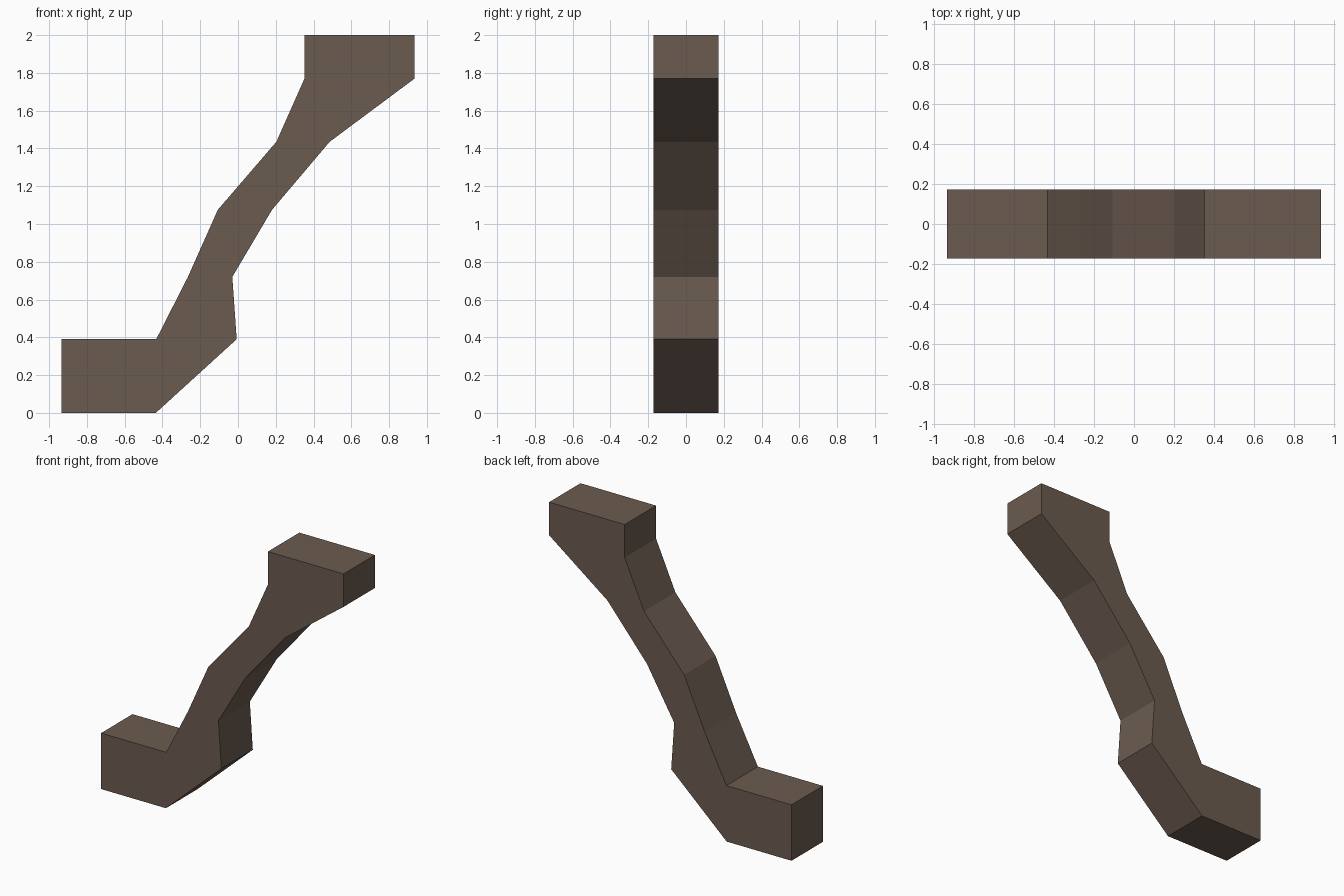
import bpy
import bmesh

if "Cube" in bpy.data.objects:
    bpy.data.objects.remove(bpy.data.objects["Cube"])

# Material
wood = bpy.data.materials.new("dark_brown_wood")
wood.diffuse_color = (0.147, 0.105, 0.080, 1.0)
wood.use_nodes = True
wood.node_tree.nodes["Principled BSDF"].inputs["Base Color"].default_value = wood.diffuse_color

# Side profile of the bracket (x, z), counter-clockwise from the foot
HALF_DEPTH = 0.173
profile = [
    (-0.935, 0.0), (-0.435, 0.0), (-0.007, 0.39), (-0.03, 0.72),
    (0.18, 1.075), (0.485, 1.435), (0.935, 1.77), (0.935, 2.0),
    (0.352, 2.0), (0.352, 1.77), (0.203, 1.435), (-0.107, 1.075),
    (-0.265, 0.72), (-0.433, 0.39), (-0.935, 0.39),
]

# Extrude the profile through the depth
bm = bmesh.new()
face = bm.faces.new([bm.verts.new((x, -HALF_DEPTH, z)) for x, z in profile])
result = bmesh.ops.extrude_face_region(bm, geom=[face])
moved = [g for g in result["geom"] if isinstance(g, bmesh.types.BMVert)]
bmesh.ops.translate(bm, verts=moved, vec=(0, 2 * HALF_DEPTH, 0))
bmesh.ops.recalc_face_normals(bm, faces=bm.faces)

mesh = bpy.data.meshes.new("curved_bracket")
bm.to_mesh(mesh)
bm.free()
mesh.materials.append(wood)
bracket = bpy.data.objects.new("curved_bracket", mesh)
bpy.context.collection.objects.link(bracket)
